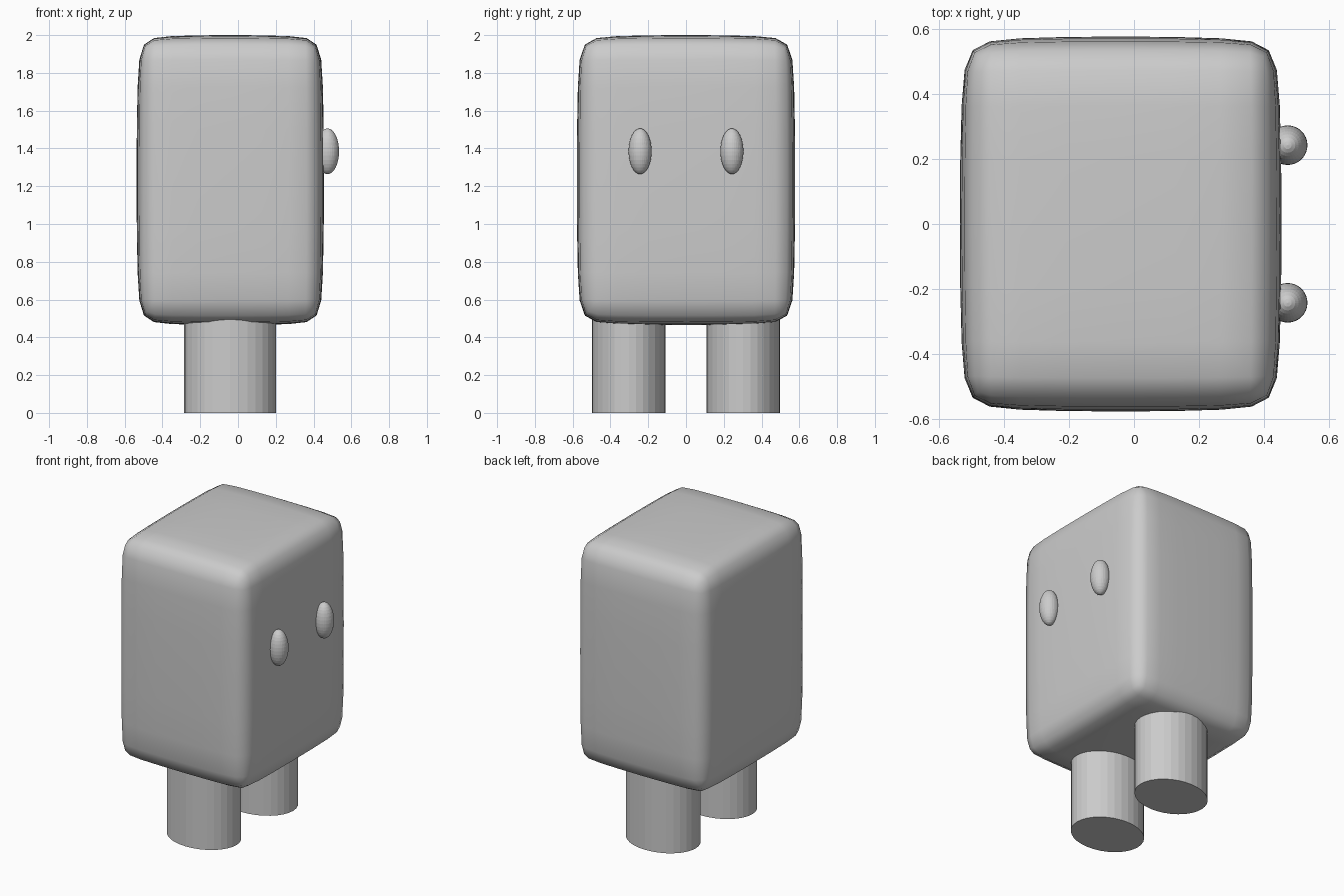
import bpy

if "Cube" in bpy.data.objects:
    bpy.data.objects.remove(bpy.data.objects["Cube"])


def finish(name, scale):
    ob = bpy.context.object
    ob.name = name
    ob.scale = scale
    bpy.ops.object.transform_apply(location=False, rotation=False, scale=True)
    return ob


# Body: softly bulging rounded block
bpy.ops.mesh.primitive_cube_add(size=2, location=(-0.041, 0, 1.2325))
body = finish("body", (0.500, 0.582, 0.7715))
bevel = body.modifiers.new("edge_bevel", 'BEVEL')
bevel.width = 0.047
bevel.offset_type = 'OFFSET'
bevel.segments = 1
bevel.limit_method = 'NONE'
subsurf = body.modifiers.new("rounding", 'SUBSURF')
subsurf.levels = subsurf.render_levels = 2
bpy.ops.object.shade_smooth()

for side, label in ((-1, "right"), (1, "left")):
    # Leg: oval faceted cylinder, running up into the body
    bpy.ops.mesh.primitive_cylinder_add(vertices=32, radius=1, depth=1,
                                        location=(-0.042, side * 0.303, 0.29))
    finish(label + "_leg", (0.243, 0.195, 0.58))

    # Eye: tall oval set into the +x face
    bpy.ops.mesh.primitive_uv_sphere_add(segments=32, ring_count=16, radius=1,
                                         location=(0.474, side * 0.243, 1.385))
    finish(label + "_eye", (0.061, 0.061, 0.121))
